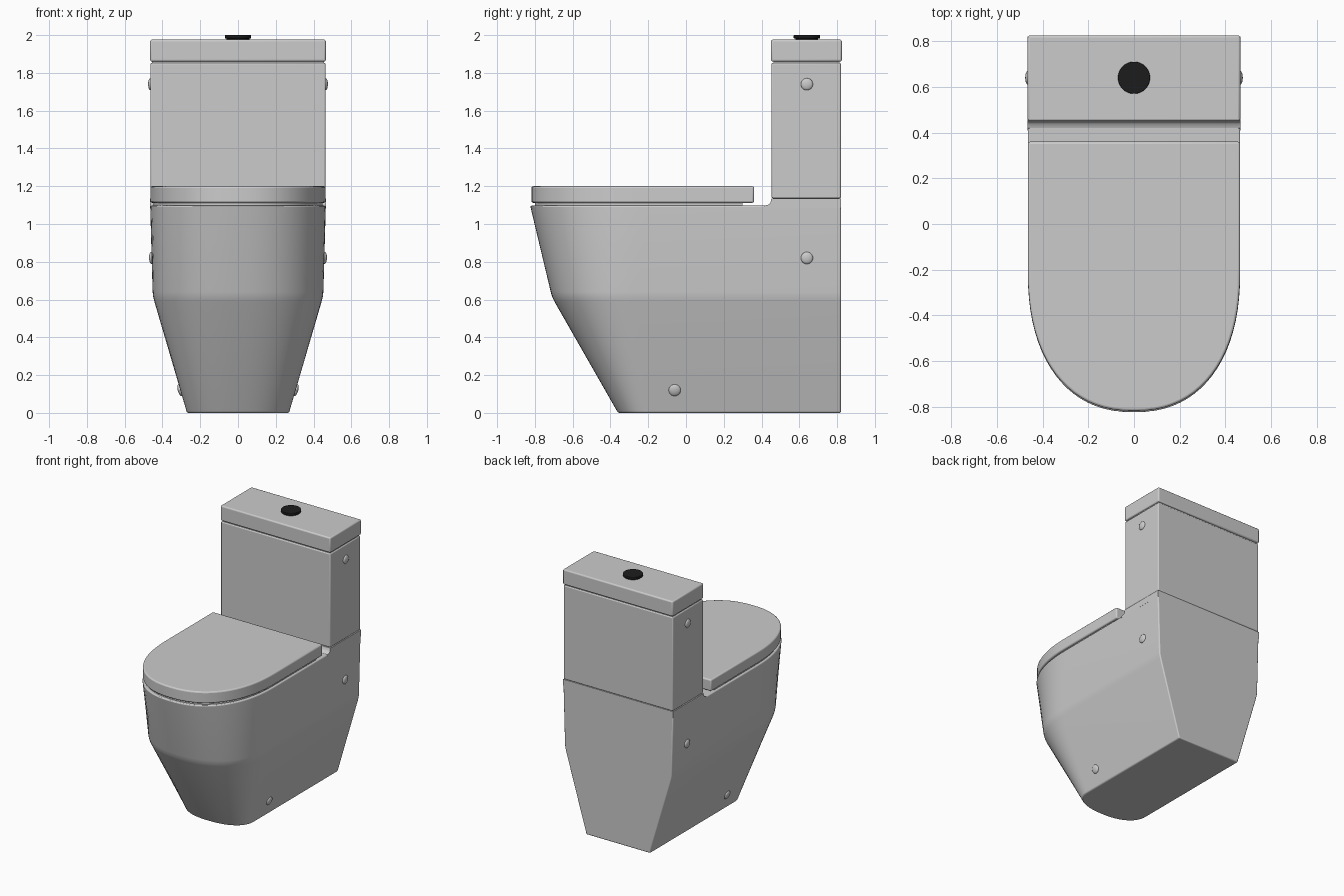
import bpy, bmesh, math
from mathutils import Matrix

if "Cube" in bpy.data.objects:
    bpy.data.objects.remove(bpy.data.objects["Cube"])


def finish(obj, bevel=0.0, segments=3):
    bpy.ops.object.select_all(action='DESELECT')
    obj.select_set(True)
    bpy.context.view_layer.objects.active = obj
    bpy.ops.object.shade_smooth_by_angle(angle=math.radians(35))
    if bevel:
        m = obj.modifiers.new("soft_edges", 'BEVEL')
        m.width, m.segments = bevel, segments
        m.limit_method, m.angle_limit = 'ANGLE', math.radians(40)
    return obj


def from_bmesh(name, bm, bevel=0.0):
    bmesh.ops.recalc_face_normals(bm, faces=bm.faces)
    me = bpy.data.meshes.new(name)
    bm.to_mesh(me)
    bm.free()
    obj = bpy.data.objects.new(name, me)
    bpy.context.collection.objects.link(obj)
    return finish(obj, bevel)


def loft(name, sections, bevel=0.0):
    """Skin a stack of (z, outline) sections and cap both ends."""
    bm = bmesh.new()
    rings = [[bm.verts.new((x, y, z)) for x, y in pts] for z, pts in sections]
    n = len(rings[0])
    for a, b in zip(rings, rings[1:]):
        for i in range(n):
            j = (i + 1) % n
            bm.faces.new((a[i], a[j], b[j], b[i]))
    bm.faces.new(rings[0])
    bm.faces.new(rings[-1])
    return from_bmesh(name, bm, bevel)


def d_shape(w, front, start, back, steps=40, power=2.3):
    """Straight sides from back to start, then a rounded nose to front."""
    pts = [(w, back)]
    for i in range(steps + 1):
        t = math.pi * i / steps
        c, s = math.cos(t), max(0.0, math.sin(t))
        x = math.copysign(abs(c) ** (2 / power), c) * w
        pts.append((x, start - (start - front) * s ** (2 / power)))
    return pts + [(-w, back)]


def rect(w, y0, y1):
    return [(w, y1), (w, y0), (-w, y0), (-w, y1)]


# Bowl body: narrow foot, kink at z 0.61, wide rim
loft("bowl_body", [
    (0.0, d_shape(0.27, -0.36, -0.19, 0.82)),
    (0.59, d_shape(0.443, -0.697, -0.26, 0.82)),
    (0.615, d_shape(0.449, -0.709, -0.26, 0.82)),
    (0.64, d_shape(0.452, -0.716, -0.26, 0.82)),
    (1.097, d_shape(0.465, -0.825, -0.2, 0.82)),
], 0.008)

# Raised deck under the tank with a small concave step
loft("tank_deck", [(z, rect(0.465, y, 0.82)) for z, y in
                   [(1.085, 0.41), (1.098, 0.42), (1.103, 0.438),
                    (1.113, 0.447), (1.134, 0.452)]])

# Seat ring and closed lid
loft("seat", [(1.09, d_shape(0.448, -0.8, -0.2, 0.30)),
              (1.118, d_shape(0.448, -0.8, -0.2, 0.30))])
loft("seat_lid", [(1.112, d_shape(0.464, -0.818, -0.2, 0.36)),
                  (1.2, d_shape(0.464, -0.818, -0.2, 0.36))], 0.01)

# Tank, thin recessed joint and tank lid
loft("tank", [(1.136, rect(0.463, 0.453, 0.82)),
              (1.853, rect(0.463, 0.453, 0.82))], 0.008)
loft("tank_joint", [(1.12, rect(0.455, 0.462, 0.812)),
                    (1.87, rect(0.455, 0.462, 0.812))])
loft("tank_lid", [(1.86, rect(0.465, 0.45, 0.825)),
                  (1.976, rect(0.465, 0.45, 0.825))], 0.01)

# Dark flush button on a narrower collar
dark = bpy.data.materials.new("dark_button")
dark.diffuse_color = (0.012, 0.012, 0.012, 1)
dark.use_nodes = True
dark.node_tree.nodes["Principled BSDF"].inputs["Base Color"].default_value = dark.diffuse_color
for name, r, z0, z1 in [("flush_collar", 0.06, 1.965, 1.988),
                        ("flush_button", 0.07, 1.982, 2.0)]:
    bm = bmesh.new()
    bmesh.ops.create_cone(bm, cap_ends=True, segments=48, radius1=r, radius2=r,
                          depth=z1 - z0,
                          matrix=Matrix.Translation((0, 0.64, (z0 + z1) / 2)))
    from_bmesh(name, bm, 0.004).data.materials.append(dark)

# Domed screw caps on both sides, tilted to follow the walls
for name, x, y, z, tilt in [("foot_cap", 0.306, -0.06, 0.12, 16),
                            ("body_cap", 0.458, 0.64, 0.82, 2),
                            ("tank_cap", 0.463, 0.64, 1.74, 0)]:
    for side, sx in (("right", 1), ("left", -1)):
        bm = bmesh.new()
        bmesh.ops.create_uvsphere(
            bm, u_segments=24, v_segments=12, radius=1,
            matrix=Matrix.Translation((sx * x, y, z))
            @ Matrix.Rotation(math.radians(sx * tilt), 4, 'Y')
            @ Matrix.Diagonal((0.013, 0.032, 0.032, 1)))
        from_bmesh(f"{side}_{name}", bm)
